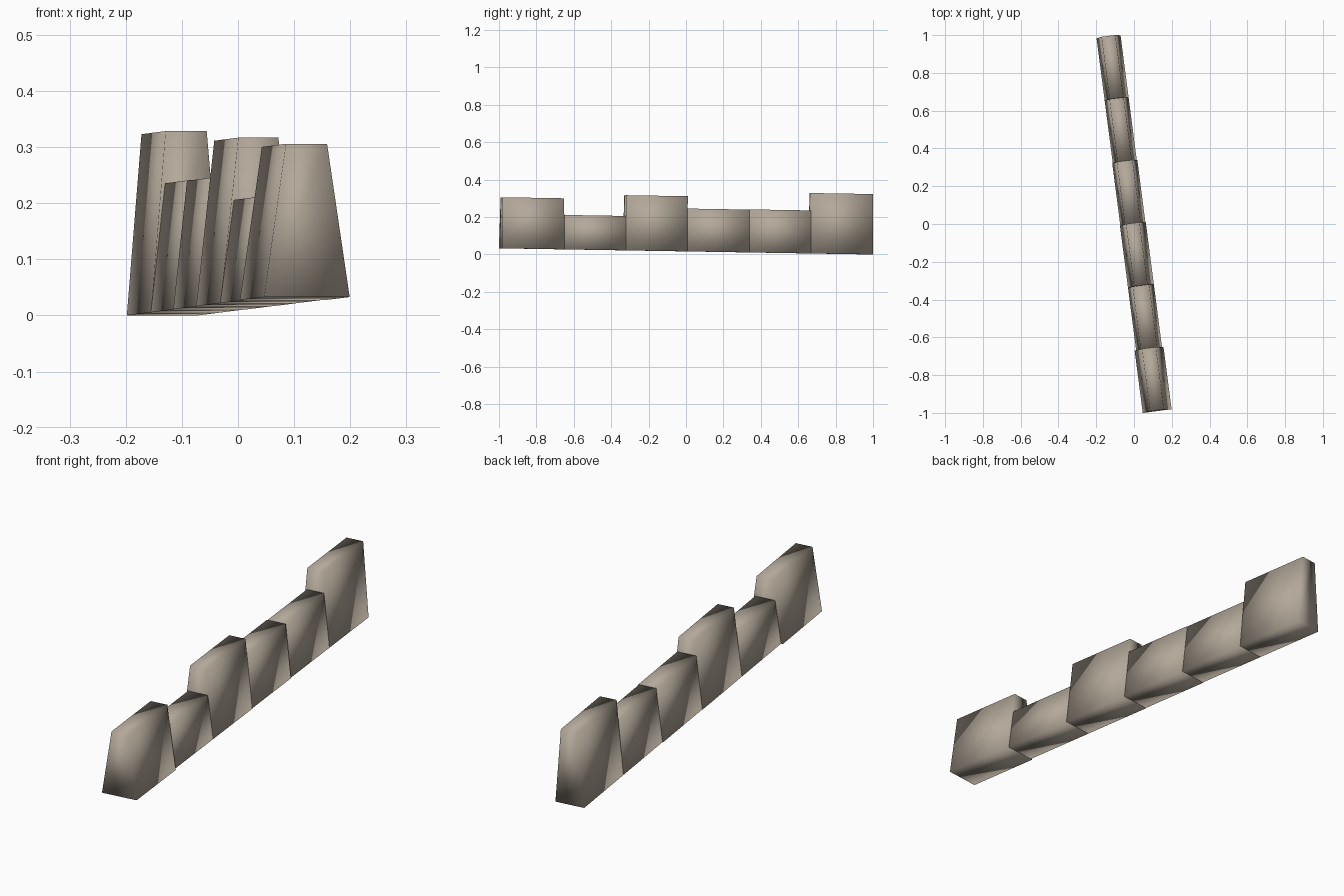
import bpy
import math
from mathutils import Matrix

cube = bpy.data.objects.get("Cube")
if cube:
    bpy.data.objects.remove(cube, do_unlink=True)

# Single weathered stone colour
stone = bpy.data.materials.new("warm_grey_stone")
stone.use_nodes = True
colour = (0.45, 0.39, 0.32, 1)
stone.diffuse_color = colour
bsdf = stone.node_tree.nodes["Principled BSDF"]
bsdf.inputs["Base Color"].default_value = colour
bsdf.inputs["Roughness"].default_value = 0.9

# The wall line is turned slightly and falls gently toward the back
LENGTH = 0.333
PLACE = (Matrix.Translation((-0.006, 0, 0.0165))
         @ Matrix.Rotation(math.radians(7.4), 4, "Z")
         @ Matrix.Rotation(math.radians(-0.94), 4, "X"))


def wall_block(name, index, base_half, top_half, height):
    """Box with sides leaning inward, softly shaded across its corners."""
    start = (index - 3) * LENGTH
    verts = []
    for y in (start, start + LENGTH):
        verts += [(-base_half, y, 0), (base_half, y, 0),
                  (top_half, y, height), (-top_half, y, height)]
    faces = [(0, 1, 2, 3), (7, 6, 5, 4)]
    faces += [(i, i + 4, (i + 1) % 4 + 4, (i + 1) % 4) for i in range(4)]
    mesh = bpy.data.meshes.new(name)
    mesh.from_pydata([PLACE @ Matrix.Translation(v).translation for v in verts], [], faces)
    mesh.materials.append(stone)
    mesh.shade_smooth()
    obj = bpy.data.objects.new(name, mesh)
    bpy.context.collection.objects.link(obj)


# Tall merlons and low wall sections, from front to back
blocks = [
    ("front_merlon", 0.077, 0.037, 0.273),
    ("front_low_wall", 0.069, 0.044, 0.184),
    ("middle_merlon", 0.069, 0.036, 0.295),
    ("middle_low_wall", 0.067, 0.042, 0.229),
    ("back_low_wall", 0.064, 0.038, 0.230),
    ("back_merlon", 0.064, 0.037, 0.323),
]
for index, (name, base_half, top_half, height) in enumerate(blocks):
    wall_block(name, index, base_half, top_half, height)
